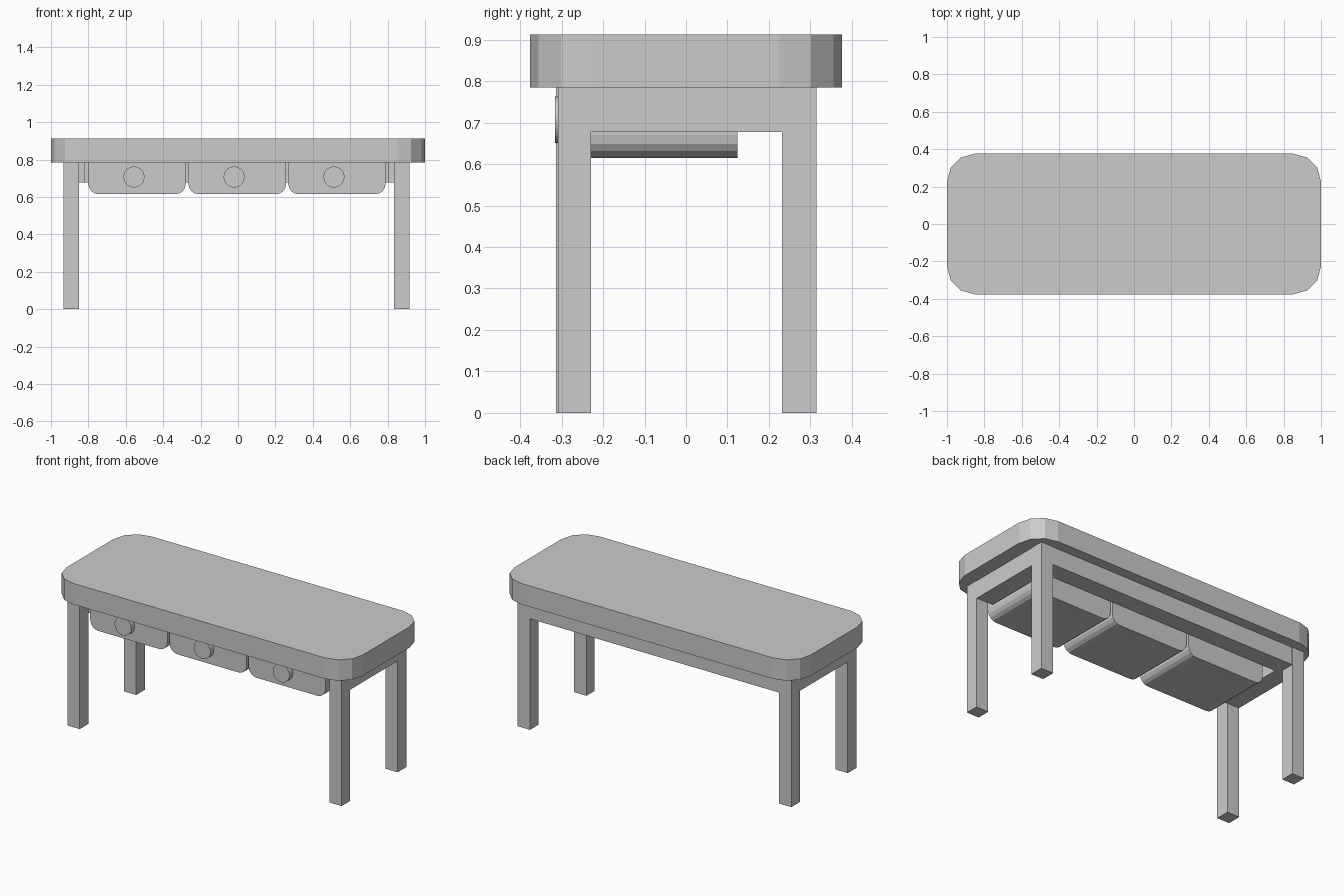
import bpy, bmesh
from math import sin, cos, pi
from mathutils import Vector

if "Cube" in bpy.data.objects:
    bpy.data.objects.remove(bpy.data.objects["Cube"])


def finish(bm, name):
    bmesh.ops.recalc_face_normals(bm, faces=bm.faces)
    mesh = bpy.data.meshes.new(name)
    bm.to_mesh(mesh)
    bm.free()
    obj = bpy.data.objects.new(name, mesh)
    bpy.context.collection.objects.link(obj)
    return obj


def prism(name, points, direction):
    """Extrude a closed outline along a direction."""
    bm = bmesh.new()
    face = bm.faces.new([bm.verts.new(p) for p in points])
    ext = bmesh.ops.extrude_face_region(bm, geom=[face], use_keep_orig=True)
    verts = [g for g in ext["geom"] if isinstance(g, bmesh.types.BMVert)]
    bmesh.ops.translate(bm, verts=verts, vec=Vector(direction))
    return finish(bm, name)


def box(name, x0, x1, y0, y1, z0, z1):
    pts = [(x0, y0, z0), (x1, y0, z0), (x1, y1, z0), (x0, y1, z0)]
    return prism(name, pts, (0, 0, z1 - z0))


def arc(cx, cy, r, start, steps):
    """Quarter arc, counter-clockwise from the start angle."""
    return [(cx + r * cos(start + i * pi / 2 / steps),
             cy + r * sin(start + i * pi / 2 / steps)) for i in range(steps + 1)]


TOP_Z, APRON_Z = 0.785, 0.677

# Table top with faceted rounded corners
outline = []
for k, (sx, sy) in enumerate([(1, 1), (-1, 1), (-1, -1), (1, -1)]):
    outline += arc(sx * 0.85, sy * 0.226, 0.15, k * pi / 2, 3)
prism("table_top", [(x, y, TOP_Z) for x, y in outline], (0, 0, 0.128))

# Legs
for side, x0, yf in [("left", -0.932, -0.314), ("right", 0.833, -0.309)]:
    box(f"front_{side}_leg", x0, x0 + 0.083, yf, -0.229, 0, TOP_Z)
    box(f"back_{side}_leg", x0, x0 + 0.083, 0.231, 0.315, 0, TOP_Z)

# Apron rails between the legs
box("left_rail", -0.93, -0.82, -0.229, 0.231, APRON_Z, TOP_Z)
box("right_rail", 0.803, 0.914, -0.229, 0.231, APRON_Z, TOP_Z)
box("back_rail", -0.849, 0.833, 0.205, 0.314, APRON_Z, TOP_Z)

# Drawers with rounded lower edges, each with a round knob
FRONT, BACK, BOTTOM, R = -0.283, 0.124, 0.615, 0.055
for i, (x0, x1, knob_x) in enumerate([(-0.80, -0.279, -0.556),
                                      (-0.265, 0.257, -0.021),
                                      (0.269, 0.789, 0.513)], 1):
    prof = arc(x0 + R, BOTTOM + R, R, pi, 4) + arc(x1 - R, BOTTOM + R, R, 1.5 * pi, 4)
    prof += [(x1, TOP_Z), (x0, TOP_Z)]
    prism(f"drawer_{i}", [(x, FRONT, z) for x, z in prof], (0, BACK - FRONT, 0))
    ring = [(knob_x + 0.056 * cos(a * pi / 16), -0.316, 0.707 + 0.056 * sin(a * pi / 16))
            for a in range(32)]
    prism(f"knob_{i}", ring, (0, FRONT + 0.316, 0))
